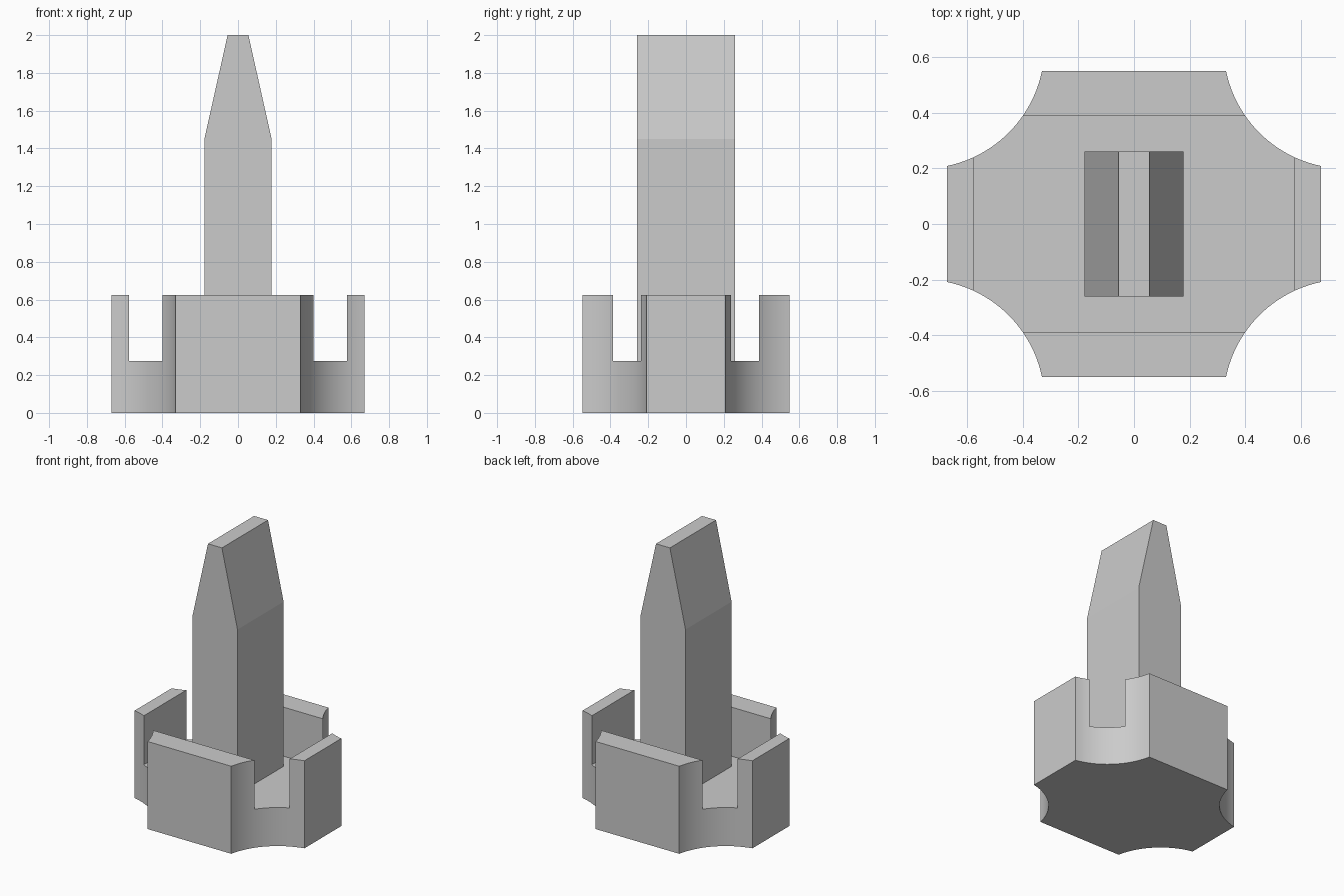
import bpy
import bmesh
import math
from mathutils import Vector

cube = bpy.data.objects.get("Cube")
if cube:
    bpy.data.objects.remove(cube, do_unlink=True)

HALF_X, HALF_Y = 0.67, 0.548      # base half size
FLOOR, RIM = 0.275, 0.625         # pocket floor and wall top
INNER_X, INNER_Y = 0.576, 0.387   # pocket half size
CORNER, RADIUS = (0.76, 0.638), 0.439

grey = bpy.data.materials.new("plain grey")
grey.use_nodes = True
grey.diffuse_color = (0.6, 0.6, 0.6, 1)
grey.node_tree.nodes["Principled BSDF"].inputs["Base Color"].default_value = (0.6, 0.6, 0.6, 1)


def prism(name, profile, direction):
    """Extrude a closed 3D profile along a direction into a solid."""
    bm = bmesh.new()
    face = bm.faces.new([bm.verts.new(p) for p in profile])
    out = bmesh.ops.extrude_face_region(bm, geom=[face])
    moved = [v for v in out["geom"] if isinstance(v, bmesh.types.BMVert)]
    bmesh.ops.translate(bm, verts=moved, vec=Vector(direction))
    bmesh.ops.recalc_face_normals(bm, faces=bm.faces)
    mesh = bpy.data.meshes.new(name)
    bm.to_mesh(mesh)
    bm.free()
    mesh.materials.append(grey)
    obj = bpy.data.objects.new(name, mesh)
    bpy.context.collection.objects.link(obj)
    return obj


def corner_arc(steps=24):
    """Concave corner from the side wall to the back wall."""
    cx, cy = CORNER
    start = -math.pi + math.asin((cy - HALF_Y) / RADIUS)
    end = -math.pi / 2 - math.asin((cx - HALF_X) / RADIUS)
    angles = [end + (start - end) * i / steps for i in range(steps + 1)]
    return [(cx + RADIUS * math.cos(a), cy + RADIUS * math.sin(a)) for a in angles]


# Base block with four scooped corners
arc = corner_arc()
outline = []
for sx, sy in ((1, 1), (-1, 1), (-1, -1), (1, -1)):
    points = arc if sx * sy > 0 else arc[::-1]
    outline += [(sx * x, sy * y, 0) for x, y in points]
base = prism("walled_base", outline, (0, 0, RIM))

# Pocket that leaves four upright walls
pocket = prism("pocket_cutter",
               [(sx * INNER_X, sy * INNER_Y, FLOOR)
                for sx, sy in ((1, 1), (-1, 1), (-1, -1), (1, -1))],
               (0, 0, 1))
cut = base.modifiers.new("pocket", "BOOLEAN")
cut.operation = "DIFFERENCE"
cut.solver = "EXACT"
cut.object = pocket
bpy.context.view_layer.objects.active = base
bpy.ops.object.modifier_apply(modifier=cut.name)
bpy.data.objects.remove(pocket, do_unlink=True)

# Central blade with a tapered tip
half = [(0.178, FLOOR), (0.178, 1.45), (0.055, 2.0)]
section = half + [(-x, z) for x, z in reversed(half)]
blade = prism("central_blade", [(x, -0.26, z) for x, z in section], (0, 0.52, 0))

# Smooth scoops, sharp edges elsewhere
bpy.ops.object.select_all(action="DESELECT")
for obj in (base, blade):
    obj.select_set(True)
bpy.context.view_layer.objects.active = base
bpy.ops.object.shade_smooth_by_angle(angle=math.radians(10))
